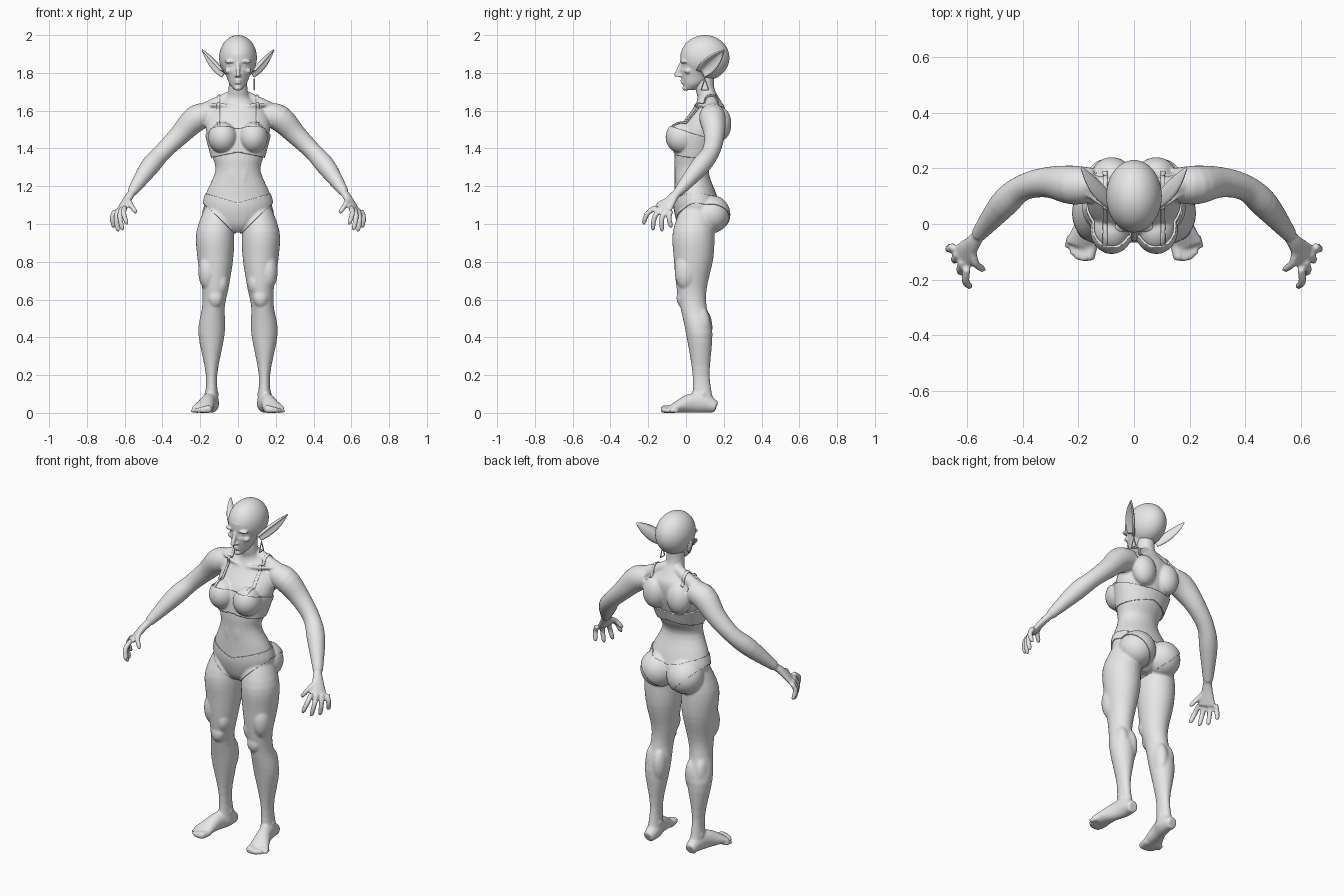
import bpy
import bmesh
from math import cos, sin, pi, exp
from mathutils import Vector, Matrix

default_cube = bpy.data.objects.get("Cube")
if default_cube:
    bpy.data.objects.remove(default_cube, do_unlink=True)

grey = (.8, .8, .8, 1)
clay = bpy.data.materials.new("grey clay")
clay.use_nodes = True
clay.diffuse_color = grey
for node in clay.node_tree.nodes:
    if node.type == 'BSDF_PRINCIPLED':
        node.inputs["Base Color"].default_value = grey

RIGHTWARD, BACKWARD, HAND_SPREAD = Vector((1, 0, 0)), Vector((0, 1, 0)), Vector((.5, .8, -.1))


def spline(rows, steps=4):
    """Smooth Catmull-Rom curve through rows of any length."""
    points = [Vector(row) for row in rows]
    padded = [points[0]] + points + [points[-1]]
    curve = []
    for before, start, end, after in zip(padded, padded[1:], padded[2:], padded[3:]):
        leave, arrive = (end - before) / 2, (after - start) / 2
        for step in range(steps):
            t = step / steps
            ease = t * t * (3 - 2 * t)
            curve.append(start.lerp(end, ease) + leave * t * (1 - t) ** 2 - arrive * t * t * (1 - t))
    return curve + [points[-1]]


def loft(bm, rows, width_axis=None, mirrored=True, count=28):
    """Closed tube through rows of x, y, z and one or two radii.
    Rings lie level unless a width axis makes them follow the path."""
    rows = spline([row if len(row) > 4 else (*row, row[-1]) for row in rows])
    for side in ((1, -1) if mirrored else (1,)):
        rings = []
        for index, row in enumerate(rows):
            wide, deep = RIGHTWARD, BACKWARD
            if width_axis:
                ahead = rows[min(index + 1, len(rows) - 1)]
                behind = rows[max(index - 1, 0)]
                along = Vector((ahead - behind)[:3]).normalized()
                wide = (width_axis - along * width_axis.dot(along)).normalized()
                deep = along.cross(wide)
            ring = []
            for corner in range(count):
                angle = 2 * pi * corner / count
                point = Vector(row[:3]) + wide * cos(angle) * row[3] + deep * sin(angle) * row[4]
                ring.append(bm.verts.new((side * point.x, point.y, point.z)))
            rings.append(ring)
        for low, high in zip(rings, rings[1:]):
            for corner in range(count):
                bm.faces.new((low[corner - 1], low[corner], high[corner], high[corner - 1]))
        bm.faces.new(rings[0][::-1])
        bm.faces.new(rings[-1])
    bmesh.ops.recalc_face_normals(bm, faces=bm.faces[:])


def blob(bm, centre, radii, mirrored=True):
    """Ellipsoid, repeated on the other side if mirrored."""
    for side in ((1, -1) if mirrored else (1,)):
        place = Matrix.Translation((side * centre[0], centre[1], centre[2]))
        bmesh.ops.create_uvsphere(bm, u_segments=48, v_segments=32, radius=1,
                                  matrix=place @ Matrix.Diagonal((*radii, 1)))


def finish(name, bm, modifiers):
    """Turn a bmesh into a smooth clay object and bake its modifiers."""
    mesh = bpy.data.meshes.new(name)
    bm.to_mesh(mesh)
    bm.free()
    part = bpy.data.objects.new(name, mesh)
    bpy.context.collection.objects.link(part)
    for kind, settings in modifiers:
        modifier = part.modifiers.new(kind.title(), kind)
        for key, value in settings.items():
            setattr(modifier, key, value)
    bpy.context.view_layer.update()
    graph = bpy.context.evaluated_depsgraph_get()
    baked = bpy.data.meshes.new_from_object(part.evaluated_get(graph))
    part.modifiers.clear()
    part.data = baked
    baked.materials.clear()
    baked.materials.append(clay)
    for face in baked.polygons:
        face.use_smooth = True
    return part


def fuse(name, bm, voxel):
    """Blend overlapping parts into one smooth skin."""
    return finish(name, bm, [('REMESH', dict(mode='VOXEL', voxel_size=voxel)),
                             ('SMOOTH', dict(factor=.5, iterations=2))])


# Torso and neck
bm = bmesh.new()
torso = [(.05, .96, .04, .06), (.06, 1, .13, .1), (.06, 1.08, .18, .12), (.05, 1.16, .17, .11),
         (.03, 1.28, .12, .09), (.05, 1.37, .14, .11), (.08, 1.5, .17, .12),
         (.12, 1.6, .15, .09), (.12, 1.66, .07, .06), (.1, 1.72, .05, .05), (.1, 1.82, .05, .05)]
loft(bm, [(0, *row) for row in torso], mirrored=False)
blob(bm, (.08, -.02, 1.46), (.07, .08, .08))  # breasts
blob(bm, (.09, .13, 1.05), (.1, .1, .1))  # buttocks
blob(bm, (.08, .18, 1.53), (.07, .06, .09))  # shoulder blades
blob(bm, (.03, -.02, 1.25), (.03, .04, .1))  # belly
loft(bm, [(.03, .13, 1.68, .03), (.18, .14, 1.6, .04)], BACKWARD)  # shoulder slopes
loft(bm, [(.02, .05, 1.62, .01), (.09, .06, 1.63, .01), (.17, .11, 1.63, .01)], BACKWARD)  # collar bones

# Arms
loft(bm, [(.14, .14, 1.58, .06), (.22, .14, 1.56, .07), (.31, .15, 1.47, .055), (.4, .13, 1.38, .047),
          (.47, .07, 1.3, .05), (.56, -.04, 1.17, .027)], BACKWARD)

# Hands, with the fingers fanned from index to little
loft(bm, [(.55, -.03, 1.18, .02), (.58, -.07, 1.14, .03, .02), (.62, -.12, 1.07, .05, .015)], HAND_SPREAD)
fingers = [(Vector((.58, -.09, 1.13)), Vector((.54, -.17, 1.06)))]
for number in range(4):
    t = number / 3
    knuckle = Vector((.6, -.16, 1.09)).lerp(Vector((.65, -.08, 1.07)), t)
    tip = Vector((.59, -.23, 1)).lerp(Vector((.66, -.08, .98)), t)
    tip.z -= .03 * sin(pi * t)
    fingers.append((knuckle, tip))
for knuckle, tip in fingers:
    middle = knuckle.lerp(tip, .5) + Vector((.01, -.01, .01))
    loft(bm, [(*knuckle, .014), (*middle, .014), (*knuckle.lerp(tip, .9), .012), (*tip, .006)],
         HAND_SPREAD, count=14)

# Legs
loft(bm, [(.1, .06, 1.1, .07, .08), (.12, .04, .96, .1, .11), (.12, .04, .82, .095, .105),
          (.12, .03, .66, .07, .08), (.13, .04, .56, .06, .07), (.14, .07, .42, .07),
          (.14, .08, .2, .03, .045), (.14, .09, .04, .04, .06)])
blob(bm, (.12, -.02, .61), (.04, .03, .05))  # kneecaps
blob(bm, (.09, 0, .69), (.04, .05, .07))  # inner thighs
blob(bm, (.16, 0, .75), (.05, .06, .1))  # outer thighs
blob(bm, (.11, .09, .45), (.04, .05, .1))  # inner calves
blob(bm, (.16, .08, .46), (.04, .05, .1))  # outer calves
blob(bm, (.14, .09, .1), (.04, .02, .02))  # ankle bones

# Feet, with toes shrinking from big to little
loft(bm, [(.14, .16, .03, .03), (.14, .1, .05, .04, .05), (.16, .02, .05, .04, .05),
          (.19, -.08, .02, .06, .02)], RIGHTWARD)
for number in range(5):
    t = number / 4
    root = Vector((.15, -.06, .02)).lerp(Vector((.23, -.04, .01)), t)
    tip = Vector((.16, -.12, .02)).lerp(Vector((.24, -.08, .01)), t)
    tip.y -= .02 * sin(pi * t)
    nail = tip + (tip - root).normalized() * tip.z / 2
    loft(bm, [(*root, root.z), (*tip, tip.z), (*nail, nail.z / 2)], RIGHTWARD, count=14)
body = fuse("body", bm, .0075)

# Head: skull and jaw, with eye sockets pressed in
bm = bmesh.new()
blob(bm, (0, .1, 1.88), (.1, .13, .12), False)
jaw = [(.02, 1.71, .02, .03), (.04, 1.74, .045, .055), (.06, 1.78, .06, .085),
       (.08, 1.83, .08, .11), (.09, 1.9, .09, .12)]
loft(bm, [(0, *row) for row in jaw], mirrored=False, count=72)
for vert in bm.verts:
    if vert.co.y < .05:
        aside, above = abs(vert.co.x) - .035, vert.co.z - 1.84
        vert.co.y += .013 * exp(-(aside / .02) ** 2 - (above / .013) ** 2)
blob(bm, (.035, 0, 1.84), (.015, .015, .01))  # eyes
blob(bm, (.04, -.01, 1.86), (.03, .02, .01))  # brows
blob(bm, (.05, .01, 1.81), (.02, .02, .015))  # cheekbones
blob(bm, (0, -.01, 1.76), (.02, .02, .006), False)  # upper lip
blob(bm, (0, -.01, 1.747), (.02, .02, .006), False)  # lower lip
blob(bm, (0, 0, 1.72), (.02, .02, .015), False)  # chin
blob(bm, (.01, -.03, 1.785), (.01, .015, .007))  # nostrils
loft(bm, [(0, -.02, 1.86, .01), (0, -.05, 1.79, .012), (0, -.04, 1.78, .01)], mirrored=False)  # nose
fuse("head", bm, .005)

# Pointed ears, cupped outward
lobe, point = Vector((.08, .08, 1.8)), Vector((.19, .2, 1.92))
across = Vector((.1, -.8, .7)).normalized()
cup = (point - lobe).cross(across).normalized()
for side, label in ((1, "left"), (-1, "right")):
    bm = bmesh.new()
    lines = []
    for step in range(17):
        t = step / 16
        width = .09 * (1.01 - t) * (t + .3)
        line = []
        for column in range(-5, 6):
            u = column / 5
            spot = lobe.lerp(point, t) + (across * u + cup * (.7 * u * u - .3)) * width
            line.append(bm.verts.new((side * spot.x, spot.y, spot.z)))
        lines.append(line)
    for low, high in zip(lines, lines[1:]):
        for a, b, c, d in zip(low, low[1:], high[1:], high):
            bm.faces.new((a, b, c, d))
    finish(label + "_ear", bm, [('SOLIDIFY', dict(thickness=.008, offset=0))])

# Earring: a small wire triangle
bm = bmesh.new()
corners = [(.086, .1, 1.77), (.086, .08, 1.71), (.086, .12, 1.71)]
for index, corner in enumerate(corners):
    loft(bm, [(*corners[index - 1], .003), (*corner, .003)], RIGHTWARD, False, 8)
finish("left_earring", bm, [])


def garment(name, cuts, thickness):
    """Thin cloth: a trimmed half of the skin, mirrored and thickened."""
    bm = bmesh.new()
    bm.from_mesh(body.data)
    for place, outward in [((0, 0, 0), -RIGHTWARD)] + cuts:
        bmesh.ops.bisect_plane(bm, geom=bm.verts[:] + bm.edges[:] + bm.faces[:],
                               plane_co=place, plane_no=outward, clear_outer=True)
    finish(name, bm, [('MIRROR', {}), ('SOLIDIFY', dict(thickness=thickness, offset=1))])


# Two-piece outfit
garment("briefs", [((.25, 0, 0), RIGHTWARD), ((0, 0, 1.11), (-.3, 0, 1)), ((.04, 0, .97), (1, 0, -1))], .005)
garment("top", [((.18, 0, 0), RIGHTWARD), ((0, -.1, 1.52), (0, .3, 1)), ((0, 0, 1.38), (-.2, 0, -1))], .008)
garment("straps", [((.11, 0, 0), RIGHTWARD), ((.095, 0, 0), -RIGHTWARD), ((0, 0, 1.5), (0, 0, -1)),
                   ((0, .19, 0), BACKWARD)], .005)
